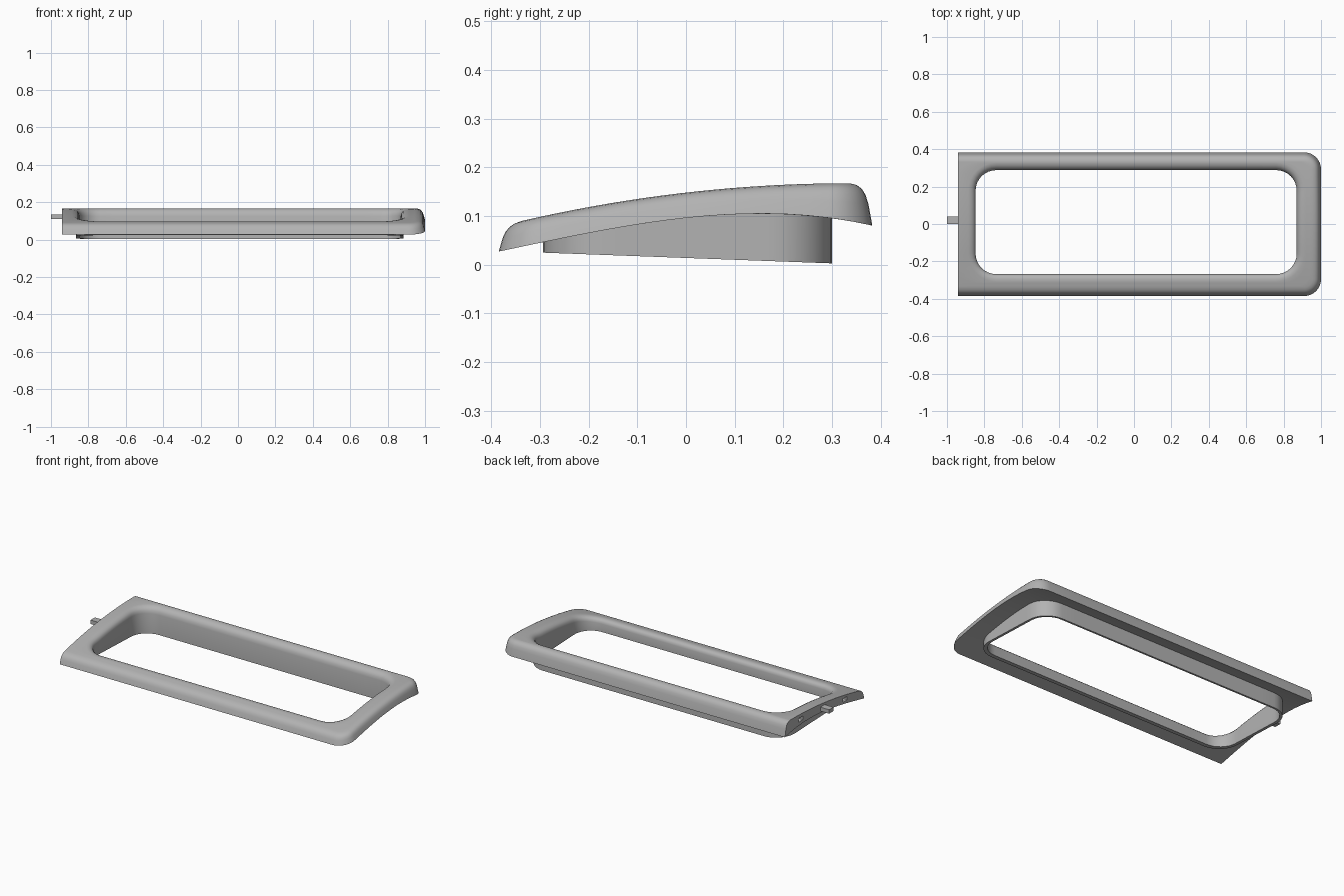
import bpy
import bmesh
from math import sin, cos, pi
from mathutils import Vector

default = bpy.data.objects.get("Cube")
if default:
    bpy.data.objects.remove(default, do_unlink=True)

grey = bpy.data.materials.new("satin grey")
grey.use_nodes = True
colour = (0.45, 0.45, 0.45, 1)
grey.diffuse_color = colour
grey.node_tree.nodes["Principled BSDF"].inputs["Base Color"].default_value = colour

CORNER_STEPS, SIDE_STEPS = 8, 14
END_X = -0.94


def crown(y):
    """Height of the arched top face."""
    return 0.148 + 0.1145 * y - 0.171 * y * y


def base(y):
    """Height of the arched underside."""
    return 0.096 + 0.108 * y - 0.288 * y * y - 0.265 * y ** 3


def skirt_foot(y):
    return 0.0137 - 0.037 * y


def between(f):
    return lambda y: base(y) + (crown(y) - base(y)) * f


def outline(rect, radius, grow=0.0):
    """Rounded rectangle with evenly divided straight sides."""
    x0, x1, y0, y1 = rect
    x0, x1, y0, y1 = x0 - grow, x1 + grow, y0 - grow, y1 + grow
    r = radius + grow
    centres = [(x1 - r, y1 - r), (x0 + r, y1 - r), (x0 + r, y0 + r), (x1 - r, y0 + r)]
    arcs = []
    for k, (cx, cy) in enumerate(centres):
        angles = [(k + i / CORNER_STEPS) * pi / 2 for i in range(CORNER_STEPS + 1)]
        arcs.append([Vector((cx + r * cos(a), cy + r * sin(a))) for a in angles])
    points = []
    for k, arc in enumerate(arcs):
        points += arc
        following = arcs[(k + 1) % 4][0]
        points += [arc[-1].lerp(following, i / SIDE_STEPS) for i in range(1, SIDE_STEPS)]
    return points


def blend(a, b, steps=4):
    return [[p.lerp(q, i / steps) for p, q in zip(a, b)] for i in range(1, steps)]


def finish(bm, name):
    bmesh.ops.recalc_face_normals(bm, faces=bm.faces)
    mesh = bpy.data.meshes.new(name)
    bm.to_mesh(mesh)
    bm.free()
    mesh.materials.append(grey)
    obj = bpy.data.objects.new(name, mesh)
    bpy.context.collection.objects.link(obj)
    return obj


def box(name, centre, size):
    bm = bmesh.new()
    bmesh.ops.create_cube(bm, size=1)
    for v in bm.verts:
        v.co = Vector(centre) + Vector(a * b for a, b in zip(v.co, size))
    return finish(bm, name)


# Frame outlines: the outer one runs past the flat end and is trimmed there
outer = ((-1.25, 1.0, -0.385, 0.383), 0.09)
hole = ((-0.847, 0.87, -0.268, 0.288), 0.11)
skirt = ((-0.865, 0.885, -0.294, 0.30), 0.125)

# Rings around the section: outer wall, crown, rounded inner lip, skirt, underside
rings = []
for inset, f in [(0, 0), (0.008, 0.5), (0.014, 0.72), (0.022, 0.87), (0.033, 0.96), (0.047, 1)]:
    rings.append((outline(*outer, -inset), between(f)))
lip_start = outline(*hole, 0.04)
rings += [(o, crown) for o in blend(rings[-1][0], lip_start)]
for grow, f in [(0.04, 1), (0.025, 0.95), (0.012, 0.83), (0.004, 0.65), (0, 0.4)]:
    rings.append((outline(*hole, grow), between(f)))
rings.append((outline(*hole), skirt_foot))
rings.append((outline(*skirt), skirt_foot))
rings.append((outline(*skirt), base))
rings += [(o, base) for o in blend(outline(*skirt), outline(*outer))]

bm = bmesh.new()
loops = [[bm.verts.new((p.x, p.y, height(p.y))) for p in pts] for pts, height in rings]
for a, b in zip(loops, loops[1:] + loops[:1]):
    for i in range(len(a)):
        j = (i + 1) % len(a)
        bm.faces.new((a[i], a[j], b[j], b[i]))

# Flat end face
cut = bmesh.ops.bisect_plane(bm, geom=bm.verts[:] + bm.edges[:] + bm.faces[:],
                             plane_co=(END_X, 0, 0), plane_no=(-1, 0, 0), clear_outer=True)
edges = [g for g in cut["geom_cut"] if isinstance(g, bmesh.types.BMEdge)]
bmesh.ops.edgeloop_fill(bm, edges=edges)
frame = finish(bm, "frame")

# Small slots in the end face, either side of the peg
for y in (0.23, -0.20):
    z = (crown(y) + base(y)) / 2
    cutter = box("slot_cutter", (END_X, y, z), (0.06, 0.04, 0.022))
    cutter.hide_render = True
    cutter.hide_viewport = True
    cutter.display_type = 'WIRE'
    mod = frame.modifiers.new("slot", 'BOOLEAN')
    mod.operation = 'DIFFERENCE'
    mod.solver = 'EXACT'
    mod.object = cutter

bpy.ops.object.select_all(action='DESELECT')
frame.select_set(True)
bpy.context.view_layer.objects.active = frame
bpy.ops.object.shade_smooth_by_angle(angle=0.6)

# Locating peg
box("end_peg", (-0.96, 0.02, 0.123), (0.08, 0.042, 0.024))
